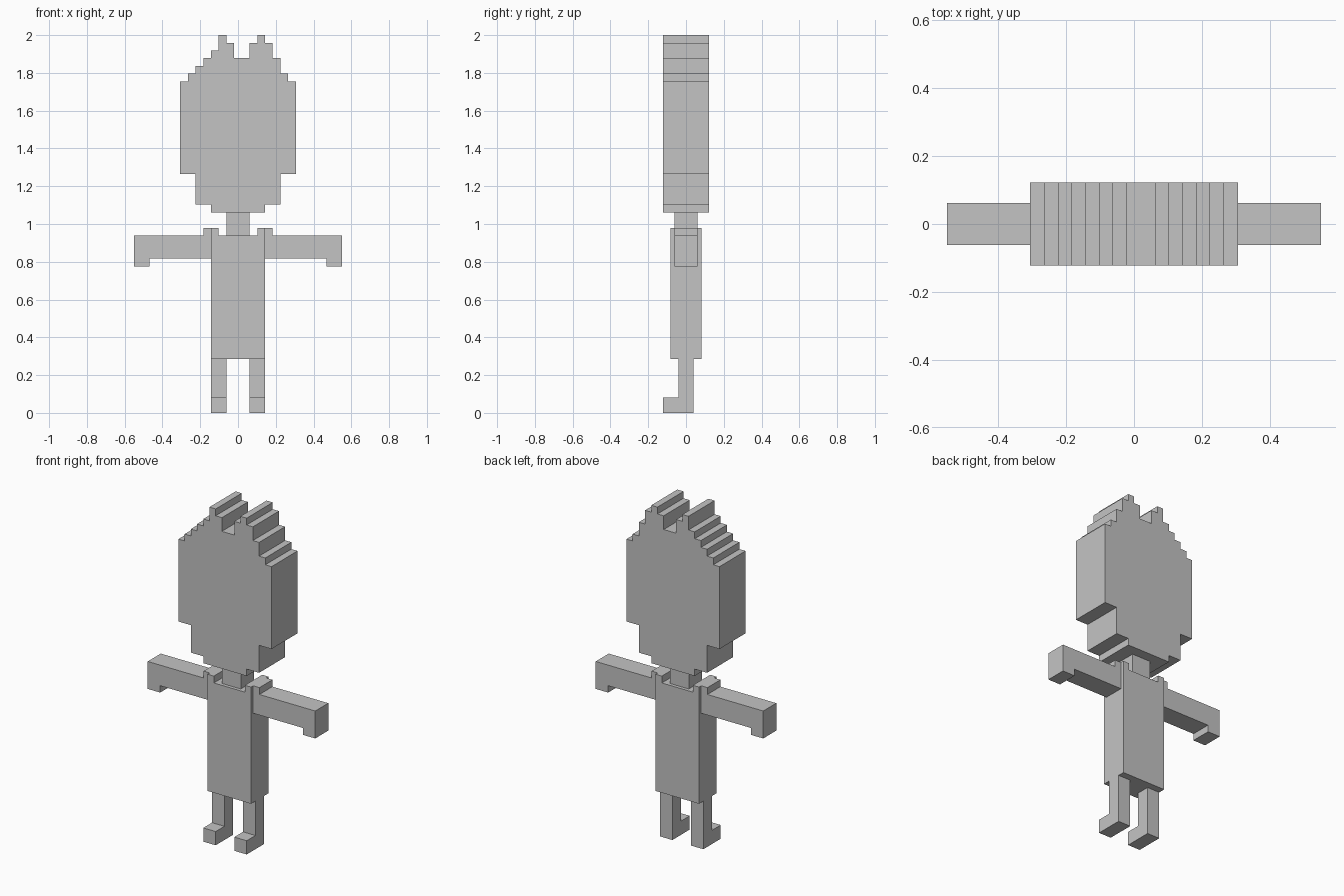
import bpy, bmesh

if "Cube" in bpy.data.objects:
    bpy.data.objects.remove(bpy.data.objects["Cube"])

U = 2 / 49  # one pixel of the blocky figure

grey = bpy.data.materials.new("plain_grey")
grey.diffuse_color = (0.55, 0.55, 0.55, 1)
grey.use_nodes = True
grey.node_tree.nodes["Principled BSDF"].inputs["Base Color"].default_value = grey.diffuse_color


def extrude_profile(name, pts, lo, hi, axis="y"):
    """Extrude an outline along y (points are x, z) or along x (points are y, z)."""
    def place(a, b, d):
        return (a * U, d * U, b * U) if axis == "y" else (d * U, a * U, b * U)
    bm = bmesh.new()
    base = bm.faces.new([bm.verts.new(place(a, b, lo)) for a, b in pts])
    side = bmesh.ops.extrude_face_region(bm, geom=[base])["geom"]
    for v in side:
        if isinstance(v, bmesh.types.BMVert):
            v.co["xyz".index(axis)] = hi * U
    bmesh.ops.recalc_face_normals(bm, faces=bm.faces)
    mesh = bpy.data.meshes.new(name)
    bm.to_mesh(mesh)
    bm.free()
    mesh.materials.append(grey)
    obj = bpy.data.objects.new(name, mesh)
    bpy.context.collection.objects.link(obj)
    return obj


def steps(start_x, heights):
    """Stepped outline, one pixel wide per height, merging equal heights."""
    pts, last = [], None
    for i, h in enumerate(heights):
        x = start_x + i
        if h != last:
            if last is not None:
                pts.append((x, last))
            pts.append((x, h))
        last = h
    pts.append((start_x + len(heights), last))
    return pts


# Head: stepped hair on top, stepped jaw underneath
hair = steps(-7.5, [43, 44, 45, 46, 47, 49, 48, 46, 46, 48, 49, 48, 46, 44, 43])
jaw = steps(-7.5, [31] * 2 + [27] * 2 + [26] * 7 + [27] * 2 + [31] * 2)
extrude_profile("head", hair + jaw[::-1], -3, 3)

# Neck
extrude_profile("neck", [(-1.5, 23), (1.5, 23), (1.5, 26), (-1.5, 26)], -1.5, 1.5)

# Torso with raised strap at each shoulder
extrude_profile("torso", [(-3.5, 7), (3.5, 7), (3.5, 24), (2.5, 24), (2.5, 23),
                          (-2.5, 23), (-2.5, 24), (-3.5, 24)], -2, 2)

for side, s in (("left", 1), ("right", -1)):
    # Arm with shoulder bump and drooping hand
    arm = [(3.5, 20), (11.5, 20), (11.5, 19), (13.5, 19), (13.5, 23),
           (4.5, 23), (4.5, 24), (3.5, 24)]
    extrude_profile(side + "_arm", [(s * x, z) for x, z in arm], -1.5, 1.5)

    # Leg with forward-pointing foot
    leg = [(-3, 0), (1, 0), (1, 7), (-1, 7), (-1, 2), (-3, 2)]
    extrude_profile(side + "_leg", leg, s * 1.5, s * 3.5, axis="x")
